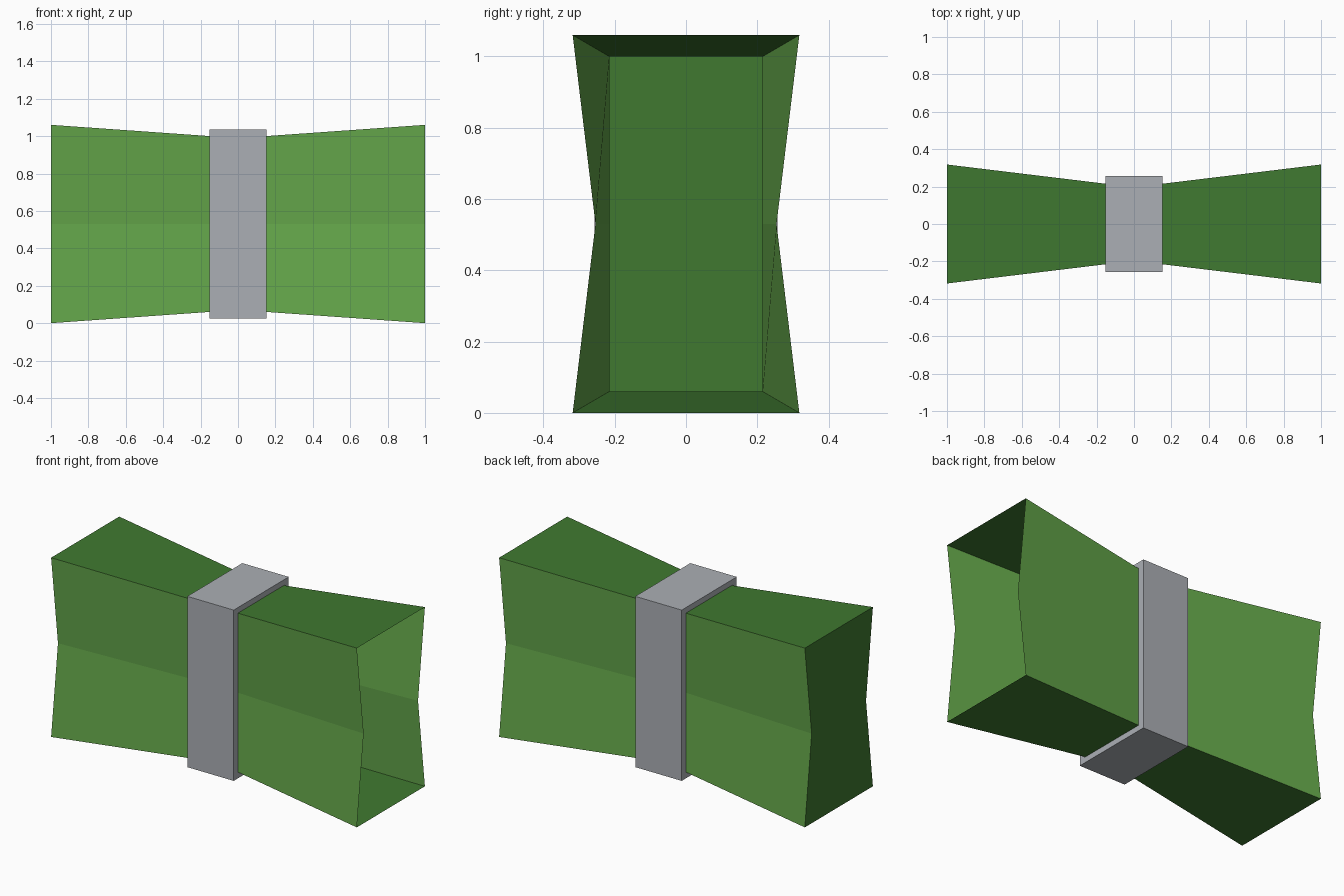
import bpy, bmesh

if "Cube" in bpy.data.objects:
    bpy.data.objects.remove(bpy.data.objects["Cube"])


def material(name, color):
    m = bpy.data.materials.new(name)
    m.diffuse_color = (*color, 1)
    m.use_nodes = True
    m.node_tree.nodes["Principled BSDF"].inputs["Base Color"].default_value = m.diffuse_color
    return m


LIGHT = material("light green", (0.13, 0.39, 0.07))
DARK = material("dark green", (0.05, 0.19, 0.03))
GREY = material("grey", (0.41, 0.43, 0.46))
MID = 0.53


def section(bm, x, half_y, half_z, notch):
    """Six-point box section with a pinch halfway up each side."""
    pts = [(-half_y, -half_z), (half_y, -half_z), (notch, 0),
           (half_y, half_z), (-half_y, half_z), (-notch, 0)]
    return [bm.verts.new((x, y, MID + z)) for y, z in pts]


def bridge(bm, a, b):
    n = len(a)
    return [bm.faces.new((a[i], b[i], b[(i + 1) % n], a[(i + 1) % n])) for i in range(n)]


def finish(bm, name, mats):
    me = bpy.data.meshes.new(name)
    bm.to_mesh(me)
    bm.free()
    for m in mats:
        me.materials.append(m)
    ob = bpy.data.objects.new(name, me)
    bpy.context.collection.objects.link(ob)
    return ob


# Flared body: narrow waist, closed left end, open right end
bm = bmesh.new()
end, waist = (0.318, 0.53, 0.254), (0.215, 0.47, 0.215)
loops = [section(bm, -1, *end), section(bm, -0.15, *waist),
         section(bm, 0.15, *waist), section(bm, 1, *end)]
for a, b in zip(loops, loops[1:]):
    bridge(bm, a, b)
# end cap split at the pinch into two convex quads
e = loops[0]
bm.faces.new((e[0], e[1], e[2], e[5]))
bm.faces.new((e[5], e[2], e[3], e[4]))
bmesh.ops.recalc_face_normals(bm, faces=bm.faces)
# open shell: make sure the top faces up
if max(bm.faces, key=lambda f: f.calc_center_median().z).normal.z < 0:
    bmesh.ops.reverse_faces(bm, faces=bm.faces)
for f in bm.faces:
    f.material_index = 0 if abs(f.normal.y) > 0.7 else 1
finish(bm, "flared_body", (LIGHT, DARK))

# Band wrapped round the waist
bm = bmesh.new()
outer = [section(bm, x, 0.257, 0.505, 0.257) for x in (-0.152, 0.152)]
inner = [section(bm, x, 0.217, 0.472, 0.217) for x in (-0.152, 0.152)]
bridge(bm, outer[0], outer[1])
bridge(bm, inner[0], inner[1])
for o, i in zip(outer, inner):
    bridge(bm, o, i)
bmesh.ops.recalc_face_normals(bm, faces=bm.faces)
finish(bm, "waist_band", (GREY,))
